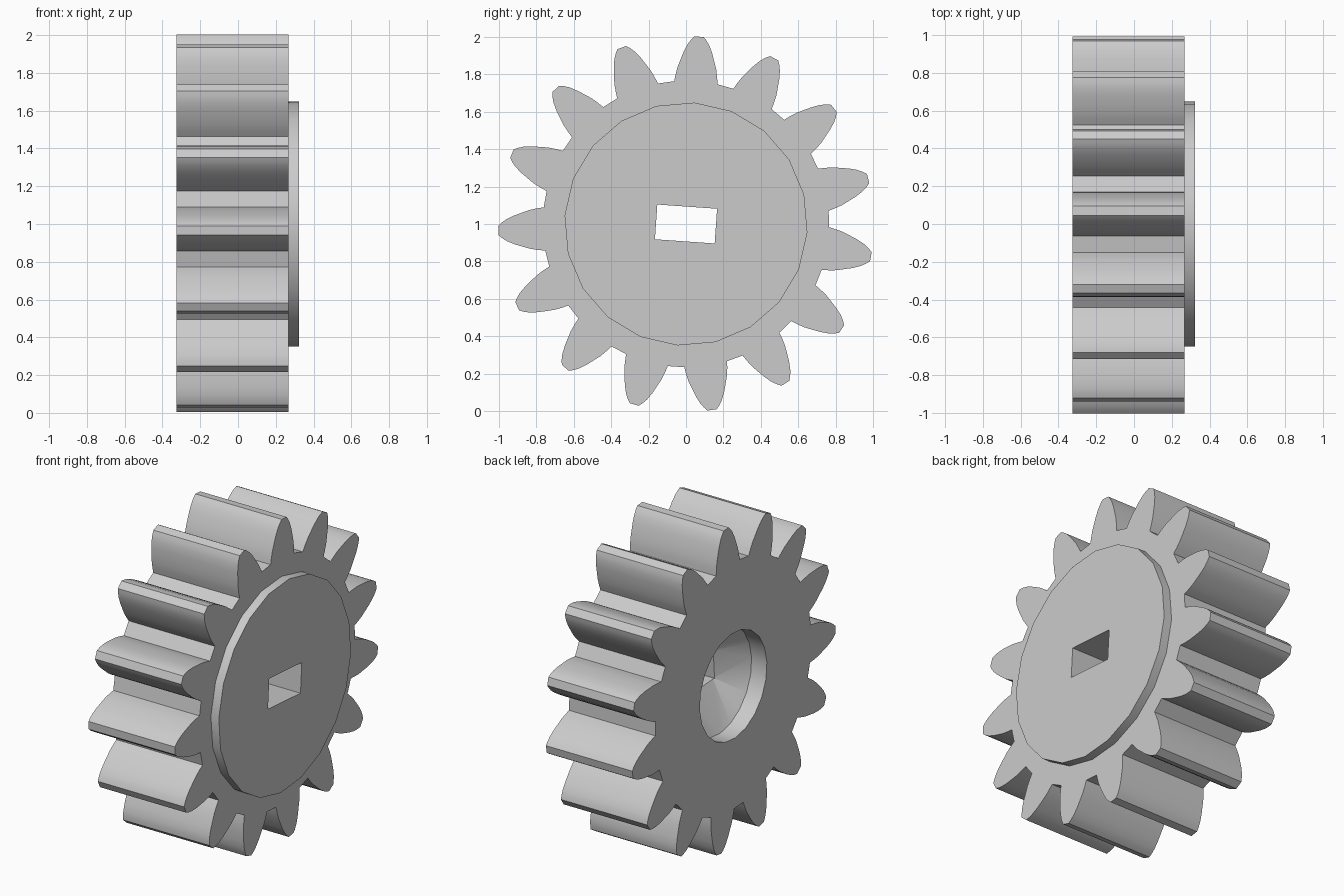
import bpy
import bmesh
from math import radians, cos, sin, pi

TEETH = 15
TURN = radians(86)              # direction of the first tooth, in the y-z plane
BACK, FACE, HUB_FACE = -0.325, 0.268, 0.322
BORE_RADIUS, BORE_STEP, BORE_END = 0.33, -0.22, -0.08

cube = bpy.data.objects.get("Cube")
if cube:
    bpy.data.objects.remove(cube, do_unlink=True)

grey = bpy.data.materials.new("plain grey")
grey.use_nodes = True
colour = (0.6, 0.6, 0.6, 1)
grey.diffuse_color = colour
grey.node_tree.nodes["Principled BSDF"].inputs["Base Color"].default_value = colour


def polar(radius, angle):
    return radius * cos(angle), 1 + radius * sin(angle)


def circle(radius, sides=20):
    return [polar(radius, TURN + 2 * pi * i / sides) for i in range(sides)]


def slot(scale=1.0):
    """Rectangular axle slot, turned with the gear."""
    c, s = cos(TURN - pi / 2), sin(TURN - pi / 2)
    w, h = 0.16 * scale, 0.093 * scale
    return [(u * c - v * s, 1 + u * s + v * c)
            for u, v in ((-w, -h), (w, -h), (w, h), (-w, h))]


def make_object(name, bm):
    bmesh.ops.recalc_face_normals(bm, faces=bm.faces)
    mesh = bpy.data.meshes.new(name)
    bm.to_mesh(mesh)
    bm.free()
    mesh.materials.append(grey)
    obj = bpy.data.objects.new(name, mesh)
    bpy.context.collection.objects.link(obj)
    return obj


def prism(name, outline, x0, x1):
    bm = bmesh.new()
    cap = bm.faces.new([bm.verts.new((x0, y, z)) for y, z in outline])
    grown = bmesh.ops.extrude_face_region(bm, geom=[cap], use_keep_orig=True)
    verts = [g for g in grown["geom"] if isinstance(g, bmesh.types.BMVert)]
    bmesh.ops.translate(bm, verts=verts, vec=(x1 - x0, 0, 0))
    return make_object(name, bm)


# Tooth flank: radius and half-angle in degrees, from root to tip
flank = [(0.765, 8.7), (0.80, 8.0), (0.84, 7.1), (0.88, 5.9),
         (0.92, 4.8), (0.96, 3.5), (0.985, 2.4), (1.003, 1.4)]
outline = []
for i in range(TEETH):
    middle = TURN + 2 * pi * i / TEETH
    outline += [polar(r, middle - radians(a)) for r, a in flank]
    outline += [polar(r, middle + radians(a)) for r, a in reversed(flank)]

gear = prism("toothed_wheel", outline, BACK, FACE)
hub = prism("raised_hub", circle(0.65), FACE - 0.02, HUB_FACE)

# Cutters: round recess tapering to the slot, and the slot itself
bm = bmesh.new()
for x, ring in ((BACK - 0.1, circle(BORE_RADIUS)),
                (BORE_STEP, circle(BORE_RADIUS)),
                (BORE_END + 0.007, slot(0.95))):
    for y, z in ring:
        bm.verts.new((x, y, z))
bmesh.ops.convex_hull(bm, input=bm.verts)
recess_cutter = make_object("recess_cutter", bm)
slot_cutter = prism("slot_cutter", slot(), BORE_STEP - 0.05, HUB_FACE + 0.1)


def cut(obj, cutter):
    mod = obj.modifiers.new("cut", "BOOLEAN")
    mod.operation = "DIFFERENCE"
    mod.solver = "EXACT"
    mod.object = cutter
    bpy.context.view_layer.objects.active = obj
    bpy.ops.object.modifier_apply(modifier=mod.name)


cut(gear, recess_cutter)
cut(gear, slot_cutter)
cut(hub, slot_cutter)
for cutter in (recess_cutter, slot_cutter):
    bpy.data.objects.remove(cutter, do_unlink=True)

# Smooth flanks and rims, crisp edges
bpy.ops.object.select_all(action="DESELECT")
for obj in (gear, hub):
    obj.select_set(True)
bpy.context.view_layer.objects.active = gear
bpy.ops.object.shade_smooth_by_angle(angle=radians(30))
